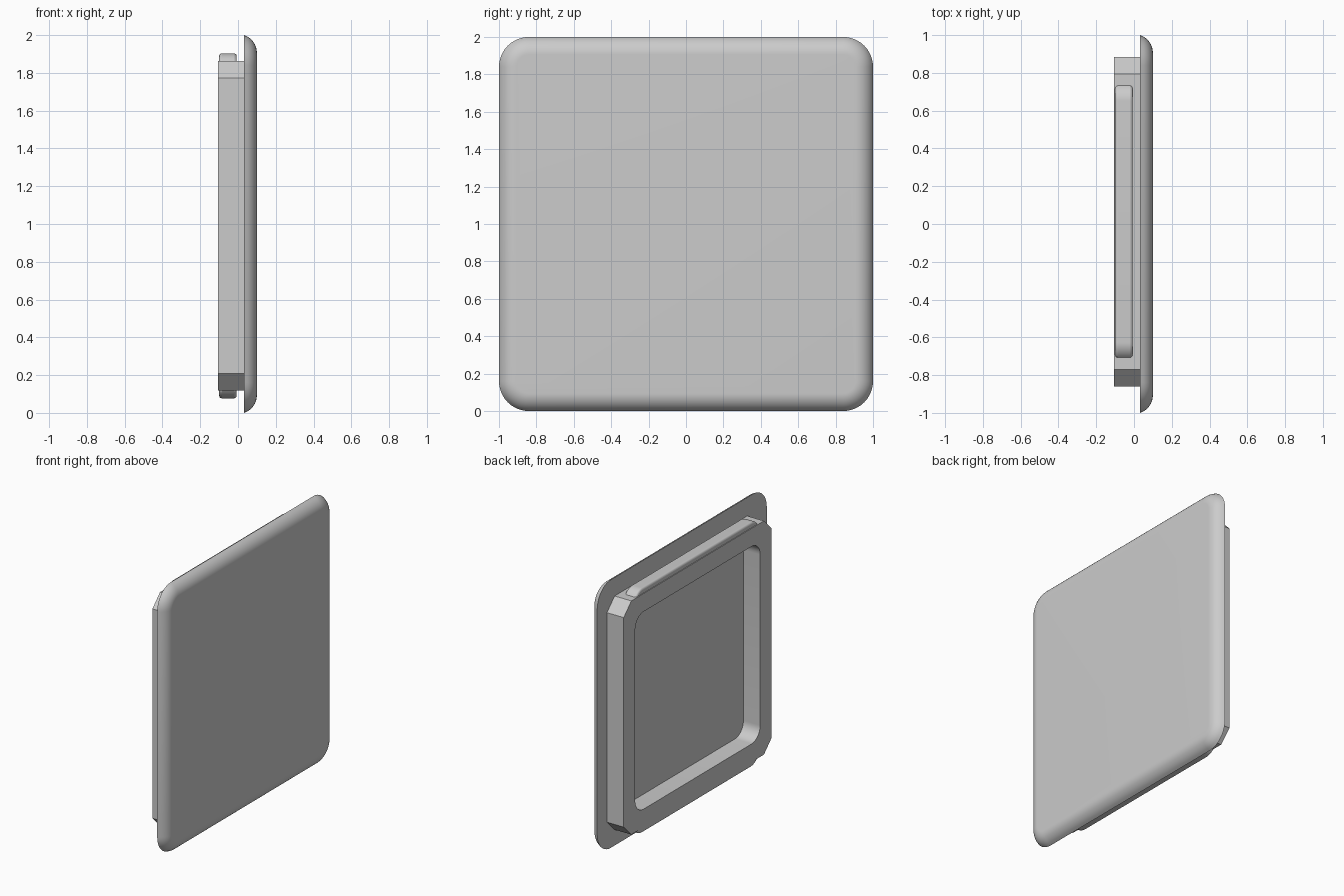
import bpy, bmesh
from math import sin, cos, pi, sqrt, radians

cube = bpy.data.objects.get("Cube")
if cube:
    bpy.data.objects.remove(cube)

grey = bpy.data.materials.new("plain grey")
grey.use_nodes = True
colour = (0.6, 0.6, 0.6, 1)
grey.diffuse_color = colour
grey.node_tree.nodes["Principled BSDF"].inputs["Base Color"].default_value = colour


def outline(x, half, corner, cy=0.0, cz=1.0, chamfer=False, steps=10):
    """Square in the yz plane with rounded or chamfered corners."""
    points = []
    for k, (sy, sz) in enumerate([(1, 1), (-1, 1), (-1, -1), (1, -1)]):
        for i in range(steps + 1):
            t = i / steps
            if chamfer:
                u, v = (1 - t, t) if k % 2 == 0 else (t, 1 - t)
                dy, dz = sy * u, sz * v
            else:
                a = (k + t) * pi / 2
                dy, dz = cos(a), sin(a)
            points.append((x, cy + sy * (half - corner) + corner * dy,
                           cz + sz * (half - corner) + corner * dz))
    return points


def finish(name, bm):
    bmesh.ops.recalc_face_normals(bm, faces=bm.faces)
    mesh = bpy.data.meshes.new(name)
    bm.to_mesh(mesh)
    bm.free()
    mesh.materials.append(grey)
    obj = bpy.data.objects.new(name, mesh)
    bpy.context.collection.objects.link(obj)
    bpy.ops.object.select_all(action='DESELECT')
    obj.select_set(True)
    bpy.context.view_layer.objects.active = obj
    return obj


def smooth():
    bpy.ops.object.shade_smooth_by_angle(angle=radians(32))


def loft(name, rings, closed=False):
    """Skin a row of outlines; cap the ends, or join last to first."""
    bm = bmesh.new()
    loops = [[bm.verts.new(p) for p in ring] for ring in rings]
    pairs = list(zip(loops, loops[1:]))
    if closed:
        pairs.append((loops[-1], loops[0]))
    else:
        bm.faces.new(loops[0])
        bm.faces.new(loops[-1])
    n = len(loops[0])
    for a, b in pairs:
        for i in range(n):
            j = (i + 1) % n
            bm.faces.new((a[i], a[j], b[j], b[i]))
    finish(name, bm)
    smooth()


# Face plate: flat back, softly rounded front rim
back, front, fillet = 0.033, 0.1, 0.1
reach = sqrt(fillet ** 2 - (fillet - front + back) ** 2)
plate = []
for i in range(11):
    t = i / 10
    inset = reach * t
    x = front - fillet + sqrt(fillet ** 2 - (reach - inset) ** 2)
    plate.append(outline(x, 1 - inset, 0.16 - inset))
loft("face_plate", plate)

# Rear frame: chamfered outside, rounded opening
cy, cz, rear = 0.0125, 0.99, -0.105
loft("rear_frame", [
    outline(rear, 0.872, 0.09, cy, cz, True),
    outline(back + 0.004, 0.872, 0.09, cy, cz, True),
    outline(back + 0.004, 0.737, 0.1, cy, cz),
    outline(rear, 0.737, 0.1, cy, cz)], closed=True)


# Snap ridges: long bars with curved ends on the top and bottom of the frame
def ridge(name, side):
    half, height, radius = 0.72, 0.041, 0.1
    run = sqrt(radius ** 2 - (radius - height) ** 2)
    arc = []
    for i in range(9):
        d = run * i / 8
        arc.append((half - run + d, height - radius + sqrt(radius ** 2 - d ** 2)))
    profile = [(half, -0.03)] + arc[::-1] + [(-y, h) for y, h in arc] + [(-half, -0.03)]
    bm = bmesh.new()
    face = bm.faces.new([bm.verts.new((-0.1, cy + y, cz + side * (0.872 + h)))
                         for y, h in profile])
    moved = bmesh.ops.extrude_face_region(bm, geom=[face])["geom"]
    bmesh.ops.translate(bm, vec=(0.093, 0, 0),
                        verts=[v for v in moved if isinstance(v, bmesh.types.BMVert)])
    obj = finish(name, bm)
    bevel = obj.modifiers.new("soft edges", 'BEVEL')
    bevel.width, bevel.segments = 0.014, 3
    bevel.limit_method, bevel.angle_limit = 'ANGLE', radians(60)
    smooth()


ridge("top_ridge", 1)
ridge("bottom_ridge", -1)
